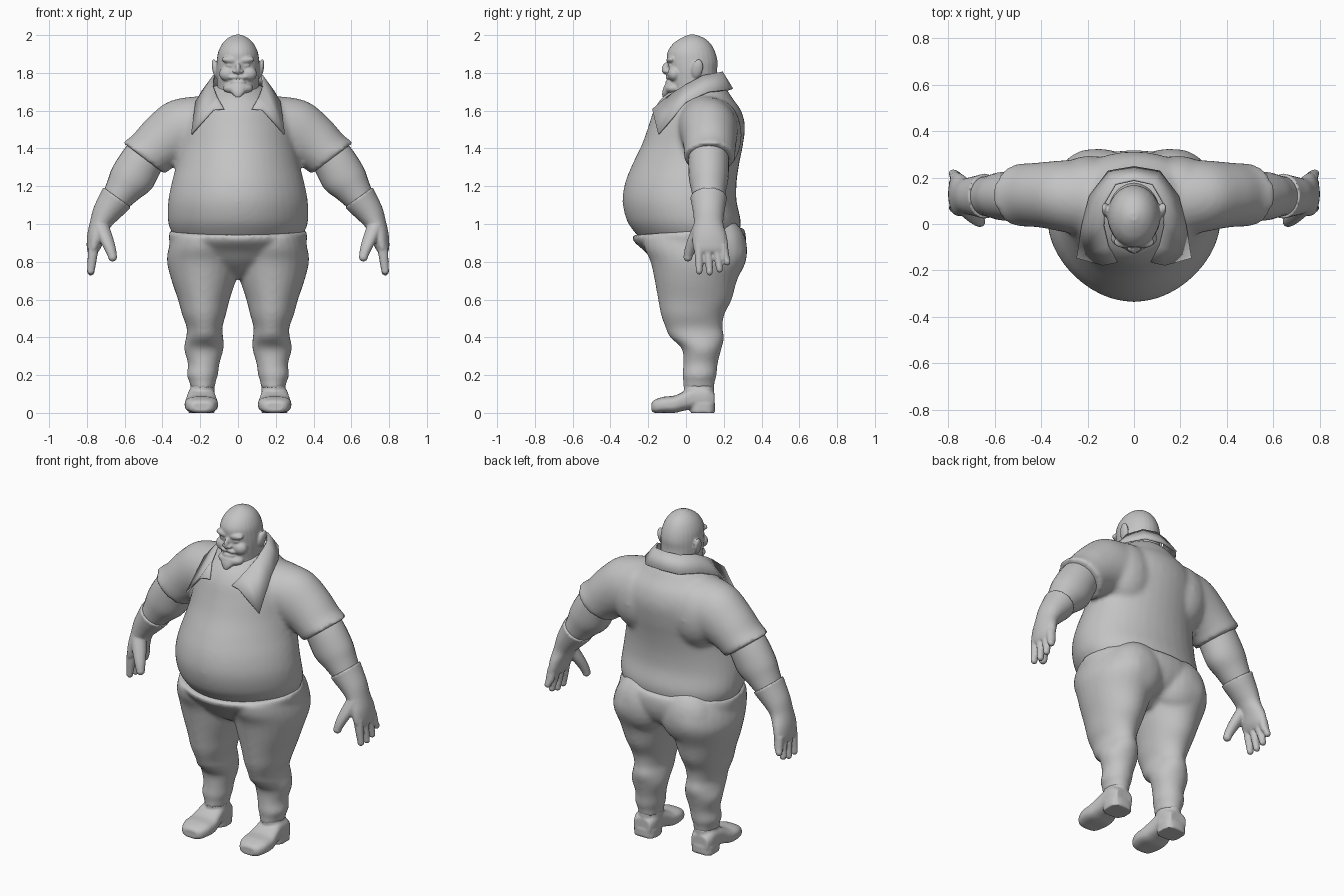
import bpy, bmesh, math
from mathutils import Vector, Matrix

grey = bpy.data.materials.new("plain grey")
grey.diffuse_color = (0.55, 0.55, 0.55, 1)


def flat(x, y, z, rx, ry, slope=0.0):
    """Horizontal ring; slope raises its back."""
    return Vector((x, y, z)), Vector((rx, 0, 0)), Vector((0, ry, ry * slope))


def span(z, x0, x1, y0, y1, slope=0.0):
    """Horizontal ring from its left, right, front and back limits."""
    return flat((x0 + x1) / 2, (y0 + y1) / 2, z, (x1 - x0) / 2, (y1 - y0) / 2, slope)


def tilted(x, z, tilt, r, ry, y=0.12):
    """Limb ring tilted in the front plane."""
    t = math.radians(tilt)
    return Vector((x, y, z)), Vector((math.cos(t), 0, math.sin(t))) * r, Vector((0, ry, 0))


def upright(x, y, z0, z1, rx):
    """Ring facing front, used along a foot."""
    return Vector((x, y, (z0 + z1) / 2)), Vector((rx, 0, 0)), Vector((0, 0, (z1 - z0) / 2))


def loft(bm, rings, power=2.0, seg=28, steps=4, egg=0.0):
    """Closed skin through rings, smoothly interpolated; egg narrows the front."""
    full = []
    for i in range(len(rings) - 1):
        quad = [rings[max(i - 1, 0)], rings[i], rings[i + 1], rings[min(i + 2, len(rings) - 1)]]
        for k in range(steps):
            t = k / steps
            w = (-t / 2 + t * t - t**3 / 2, 1 - 2.5 * t * t + 1.5 * t**3,
                 t / 2 + 2 * t * t - 1.5 * t**3, (t**3 - t * t) / 2)
            full.append([sum((q[c] * f for q, f in zip(quad, w)), Vector()) for c in range(3)])
    full.append(rings[-1])
    rows = []
    for c, u, v in full:
        row = []
        for j in range(seg):
            a = 2 * math.pi * j / seg
            ca, sa = math.cos(a), math.sin(a)
            p = (c + u * math.copysign(abs(ca) ** (2 / power), ca) * (1 + egg * sa)
                 + v * math.copysign(abs(sa) ** (2 / power), sa))
            row.append(bm.verts.new(p))
        rows.append(row)
    for a, b in zip(rows, rows[1:]):
        for j in range(seg):
            bm.faces.new((a[j], a[(j + 1) % seg], b[(j + 1) % seg], b[j]))
    bm.faces.new(rows[0])
    bm.faces.new(rows[-1])


def ball(bm, loc, size, pitch=0, roll=0):
    m = (Matrix.Translation(loc) @ Matrix.Rotation(math.radians(pitch), 4, 'X')
         @ Matrix.Rotation(math.radians(roll), 4, 'Y') @ Matrix.Diagonal((*size, 1)))
    bmesh.ops.create_uvsphere(bm, u_segments=20, v_segments=12, radius=1, matrix=m)


def finger(bm, pts, radii, narrow=1.0):
    """Round digit that hangs down through the points."""
    loft(bm, [flat(*p, r, r * narrow) for p, r in zip(pts, radii)], seg=12)
    r = radii[-1]
    ball(bm, pts[-1], (r, r * narrow, r))


def mirror(bm):
    geo = bmesh.ops.duplicate(bm, geom=bm.verts[:] + bm.edges[:] + bm.faces[:])["geom"]
    for v in geo:
        if isinstance(v, bmesh.types.BMVert):
            v.co.x *= -1


def finish(name, bm, voxel=0, smooth=3):
    """Turn the mesh into an object, fusing overlapping volumes when voxel is set."""
    bmesh.ops.recalc_face_normals(bm, faces=bm.faces[:])
    me = bpy.data.meshes.new(name)
    bm.to_mesh(me)
    bm.free()
    me.materials.append(grey)
    ob = bpy.data.objects.new(name, me)
    bpy.context.collection.objects.link(ob)
    for p in me.polygons:
        p.use_smooth = True
    if voxel:
        r = ob.modifiers.new("fuse", 'REMESH')
        r.mode, r.voxel_size, r.use_smooth_shade = 'VOXEL', voxel, True
        s = ob.modifiers.new("soften", 'SMOOTH')
        s.factor, s.iterations = 0.5, smooth
    else:
        bpy.context.view_layer.objects.active = ob
        ob.select_set(True)
        bpy.ops.object.shade_smooth_by_angle(angle=math.radians(50))
        ob.select_set(False)
    return ob


# Shirt: sleeves, shoulder blades and big belly
bm = bmesh.new()
loft(bm, [tilted(0.08, 1.51, 84, 0.165, 0.17, 0.10), tilted(0.20, 1.505, 76, 0.175, 0.165, 0.11),
          tilted(0.30, 1.488, 64, 0.174, 0.155), tilted(0.39, 1.435, 50, 0.152, 0.142, 0.125),
          tilted(0.455, 1.382, 40, 0.136, 0.137, 0.125), tilted(0.50, 1.348, 37, 0.141, 0.137, 0.125)])
ball(bm, (0.19, 0.17, 1.47), (0.16, 0.125, 0.19))
mirror(bm)
shirt = [(0.92, 0.325, -0.24, 0.275), (0.96, 0.35, -0.275, 0.285), (1.02, 0.368, -0.314, 0.29),
         (1.12, 0.366, -0.336, 0.268), (1.22, 0.347, -0.322, 0.268), (1.32, 0.322, -0.282, 0.282),
         (1.42, 0.308, -0.234, 0.302), (1.52, 0.30, -0.198, 0.312), (1.60, 0.27, -0.172, 0.292),
         (1.66, 0.215, -0.135, 0.25), (1.70, 0.165, -0.09, 0.225), (1.74, 0.11, -0.04, 0.19)]
loft(bm, [span(z, -w, w, f, b) for z, w, f, b in shirt], seg=40, egg=0.15)
finish("shirt", bm, 0.014, 9)

# Trousers: two legs, seat and waistband
bm = bmesh.new()
leg = [(0.93, 0.01, 0.35, -0.23, 0.30), (0.87, 0.0, 0.368, -0.22, 0.322), (0.80, -0.01, 0.376, -0.188, 0.316),
       (0.70, 0.012, 0.352, -0.166, 0.27),
       (0.60, 0.044, 0.318, -0.148, 0.243), (0.52, 0.064, 0.296, -0.133, 0.203), (0.45, 0.083, 0.271, -0.108, 0.193),
       (0.40, 0.078, 0.275, -0.085, 0.203), (0.34, 0.076, 0.286, -0.022, 0.188), (0.26, 0.098, 0.265, -0.014, 0.168),
       (0.20, 0.106, 0.272, -0.02, 0.163), (0.165, 0.118, 0.257, -0.014, 0.152), (0.13, 0.12, 0.252, -0.017, 0.152)]
loft(bm, [span(*r) for r in leg])
ball(bm, (0.15, 0.20, 0.86), (0.17, 0.125, 0.17))
mirror(bm)
hips = [(0.71, 0.06, -0.03, 0.14, 0), (0.75, 0.15, -0.105, 0.20, 0), (0.80, 0.28, -0.168, 0.275, 0),
        (0.86, 0.35, -0.218, 0.31, 0.02), (0.92, 0.365, -0.275, 0.318, 0.05), (0.962, 0.362, -0.288, 0.305, 0.07)]
loft(bm, [span(z, -w, w, f, b, s) for z, w, f, b, s in hips], seg=40, egg=0.08)
finish("trousers", bm, 0.012, 9)

# Boots with heel and arch
bm = bmesh.new()
foot = [(-0.182, 0.01, 0.055, 0.045), (-0.165, 0, 0.07, 0.068), (-0.12, 0, 0.085, 0.086),
        (-0.06, 0, 0.092, 0.088), (-0.01, 0.012, 0.115, 0.08), (0.04, 0.02, 0.14, 0.073),
        (0.11, 0.02, 0.14, 0.07), (0.15, 0.02, 0.11, 0.055)]
loft(bm, [upright(0.194, *f) for f in foot], power=2.8)
loft(bm, [flat(0.194, 0.088, 0, 0.07, 0.066), flat(0.194, 0.088, 0.05, 0.072, 0.066)], power=3)
loft(bm, [flat(0.19, 0.07, 0.05, 0.07, 0.08), flat(0.188, 0.068, 0.15, 0.062, 0.08)])
mirror(bm)
finish("boots", bm, 0.007, 2)

# Bare arms
bm = bmesh.new()
loft(bm, [tilted(0.43, 1.43, 42, 0.10, 0.10), tilted(0.50, 1.345, 36, 0.113, 0.107),
          tilted(0.56, 1.245, 30, 0.118, 0.105), tilted(0.61, 1.18, 33, 0.095, 0.092),
          tilted(0.66, 1.11, 35, 0.072, 0.08)])
mirror(bm)
finish("arms", bm)

# Gloved hands with flared cuff
bm = bmesh.new()
loft(bm, [tilted(0.64, 1.142, 36, 0.09, 0.098), tilted(0.66, 1.112, 35, 0.085, 0.092),
          tilted(0.70, 1.055, 27, 0.072, 0.082), tilted(0.728, 1.00, 15, 0.057, 0.078),
          tilted(0.75, 0.94, 5, 0.048, 0.09, 0.125), tilted(0.762, 0.88, 0, 0.039, 0.094, 0.13),
          tilted(0.768, 0.85, 0, 0.027, 0.086, 0.133)])
for y0, y1, tip in ((0.067, 0.07, 0.752), (0.112, 0.125, 0.747), (0.156, 0.178, 0.762), (0.197, 0.218, 0.80)):
    finger(bm, [(0.764, y0, 0.89), (0.770, (y0 + y1) / 2, 0.83), (0.779, y1, tip)], (0.028, 0.026, 0.02), 0.87)
finger(bm, [(0.73, 0.085, 1.0), (0.70, 0.05, 0.925), (0.678, 0.025, 0.87), (0.664, 0.01, 0.825)],
       (0.045, 0.04, 0.032, 0.024))
mirror(bm)
finish("hands", bm, 0.007, 1)

# Head: skull, neck, ears and face
bm = bmesh.new()
ball(bm, (0.121, 0.06, 1.822), (0.016, 0.03, 0.052), pitch=-12, roll=10)   # ear
ball(bm, (0.038, -0.078, 1.868), (0.050, 0.026, 0.020), roll=-6)           # brow
ball(bm, (0.054, -0.060, 1.795), (0.046, 0.038, 0.040))                    # cheek
ball(bm, (0.016, -0.104, 1.808), (0.013, 0.015, 0.011))                    # nostril
ball(bm, (0.018, -0.088, 1.778), (0.034, 0.020, 0.013), roll=4)            # upper lip
ball(bm, (0.042, -0.080, 1.840), (0.022, 0.014, 0.012))                    # eye
mirror(bm)
head = [(1.54, 0.10, -0.12, 0.16), (1.60, 0.12, -0.115, 0.18), (1.66, 0.122, -0.09, 0.19),
        (1.71, 0.112, -0.085, 0.185), (1.76, 0.112, -0.092, 0.17), (1.81, 0.115, -0.095, 0.165),
        (1.86, 0.113, -0.10, 0.167), (1.91, 0.105, -0.098, 0.155), (1.955, 0.083, -0.068, 0.13),
        (1.985, 0.052, -0.025, 0.095), (2.002, 0.015, 0.015, 0.05)]
loft(bm, [span(z, -w, w, f, b) for z, w, f, b in head])
ball(bm, (0, -0.104, 1.824), (0.014, 0.025, 0.034), pitch=-18)             # nose
ball(bm, (0, -0.086, 1.750), (0.042, 0.024, 0.014))                        # lower lip
ball(bm, (0, -0.066, 1.718), (0.080, 0.050, 0.034))                        # chin
loft(bm, [flat(0, -0.085, 1.735, 0.05, 0.03), flat(0, -0.098, 1.70, 0.04, 0.028),
          flat(0, -0.116, 1.67, 0.012, 0.01)], seg=14)                     # goatee
finish("head", bm, 0.0055, 4)

# Open pointed collar
inner = [(0, 0.19, 1.805), (0.08, 0.172, 1.80), (0.128, 0.09, 1.785), (0.132, -0.01, 1.73),
         (0.112, -0.095, 1.675), (0.075, -0.165, 1.61)]
outer = [(0, 0.245, 1.715), (0.11, 0.227, 1.71), (0.19, 0.12, 1.70), (0.222, 0, 1.645),
         (0.245, -0.145, 1.475), (0.13, -0.177, 1.605)]
bm = bmesh.new()
a, b = ([bm.verts.new(p) for p in row] for row in (inner, outer))
for i in range(5):
    bm.faces.new((a[i], a[i + 1], b[i + 1], b[i]))
collar = finish("collar", bm)
m = collar.modifiers.new("other_half", 'MIRROR')
m.use_clip = True
s = collar.modifiers.new("cloth", 'SOLIDIFY')
s.thickness, s.offset = 0.01, 0
